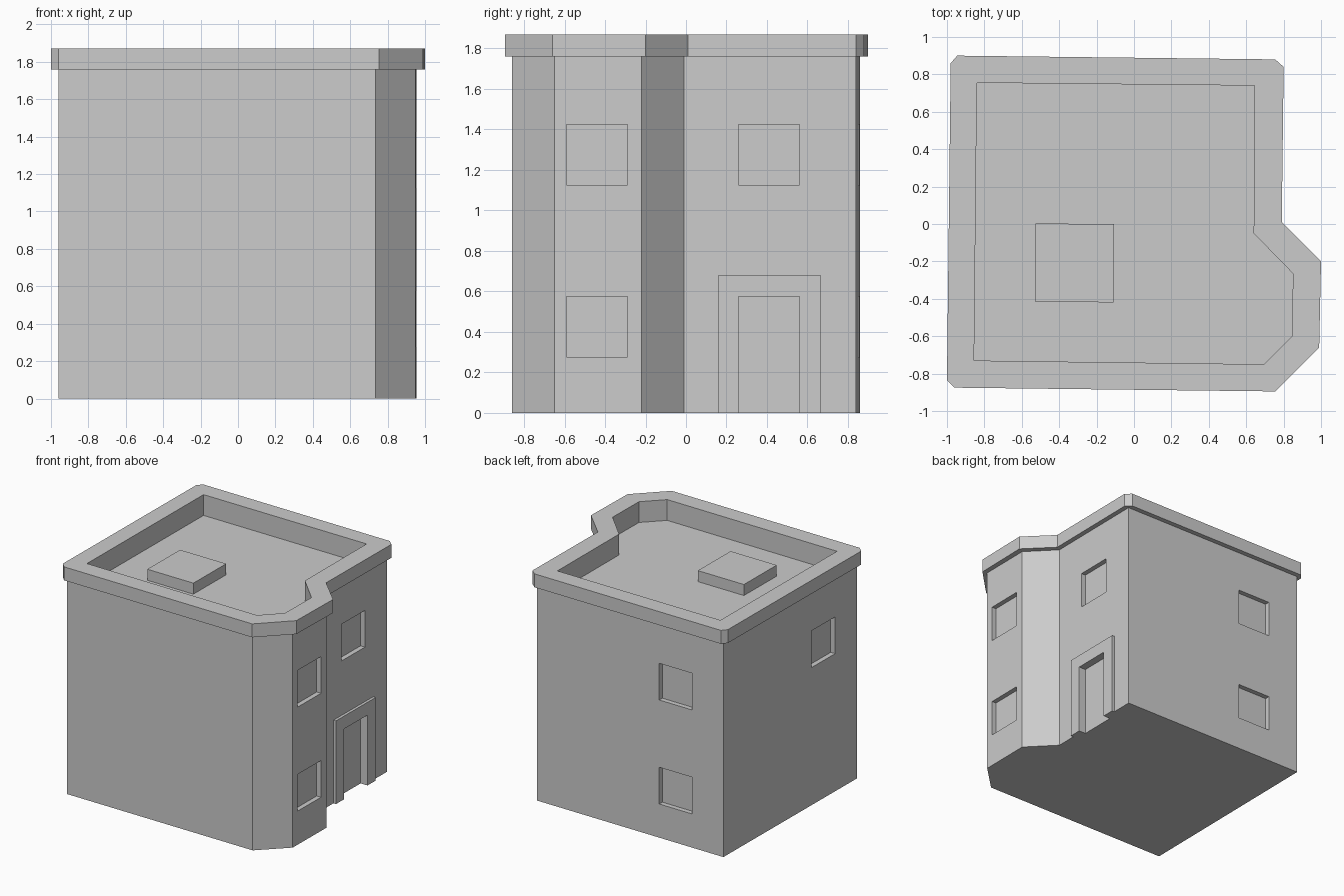
import bpy
import bmesh
from math import radians
from mathutils import Matrix

if "Cube" in bpy.data.objects:
    bpy.data.objects.remove(bpy.data.objects["Cube"])

# One plain grey for everything
grey = bpy.data.materials.new("light_grey")
grey.use_nodes = True
grey.diffuse_color = (0.6, 0.6, 0.6, 1)
grey.node_tree.nodes["Principled BSDF"].inputs["Base Color"].default_value = grey.diffuse_color

TURN = Matrix.Rotation(radians(-0.6), 4, 'Z')  # the building sits slightly askew


def finish(name, bm):
    bmesh.ops.recalc_face_normals(bm, faces=bm.faces)
    mesh = bpy.data.meshes.new(name)
    bm.to_mesh(mesh)
    bm.free()
    mesh.materials.append(grey)
    obj = bpy.data.objects.new(name, mesh)
    bpy.context.collection.objects.link(obj)
    return obj


def prism(name, outline, z0, z1):
    """Vertical prism over a ground outline."""
    bm = bmesh.new()
    face = bm.faces.new([bm.verts.new((x, y, z0)) for x, y in outline])
    top = bmesh.ops.extrude_face_region(bm, geom=[face])["geom"]
    bmesh.ops.translate(bm, vec=(0, 0, z1 - z0),
                        verts=[v for v in top if isinstance(v, bmesh.types.BMVert)])
    return finish(name, bm)


def box(name, centre, size):
    bm = bmesh.new()
    bmesh.ops.create_cube(bm, size=1, matrix=Matrix.Translation(centre) @ TURN
                          @ Matrix.Diagonal((*size, 1)))
    return finish(name, bm)


def combine(target, tool, operation):
    """Apply a boolean and discard the tool."""
    tool.hide_render = True
    mod = target.modifiers.new(operation.lower(), 'BOOLEAN')
    mod.operation = operation
    mod.solver = 'EXACT'
    mod.object = tool
    bpy.context.view_layer.objects.active = target
    bpy.ops.object.modifier_apply(modifier=mod.name)
    bpy.data.objects.remove(tool)


# Walls with the angled bay on the +x side
wall_outline = [(-0.96, -0.84), (0.735, -0.86), (0.95, -0.65), (0.955, -0.22),
                (0.75, -0.01), (0.76, 0.84), (-0.94, 0.86)]
building = prism("building", wall_outline, 0, 1.80)

# Overhanging parapet with clipped corners
parapet_outline = [(-1.0, -0.835), (-0.96, -0.875), (0.755, -0.895), (0.99, -0.66),
                   (1.0, -0.20), (0.79, 0.01), (0.80, 0.84), (0.755, 0.88),
                   (-0.945, 0.90), (-0.98, 0.86)]
combine(building, prism("parapet", parapet_outline, 1.76, 1.87), 'UNION')

# Sunken flat roof
well_outline = [(-0.855, -0.73), (0.695, -0.75), (0.845, -0.60), (0.85, -0.265),
                (0.64, -0.05), (0.645, 0.74), (-0.84, 0.755)]
combine(building, prism("roof_well", well_outline, 1.70, 2.0), 'DIFFERENCE')

# Window recesses
LOW, HIGH, SIDE, DEPTH = 0.425, 1.275, 0.30, 0.08
windows = [
    ((0.953, -0.44), 'X', (LOW, HIGH)),    # bay
    ((0.755, 0.41), 'X', (HIGH,)),         # above the door
    ((-0.955, -0.41), 'X', (HIGH,)),       # far side
    ((-0.505, 0.855), 'Y', (LOW, HIGH)),   # back
]
for (x, y), axis, levels in windows:
    size = (DEPTH, SIDE, SIDE) if axis == 'X' else (SIDE, DEPTH, SIDE)
    for z in levels:
        combine(building, box("window_cutter", (x, y, z), size), 'DIFFERENCE')

# Door recess
combine(building, box("door_cutter", (0.755, 0.41, 0.2375), (DEPTH, SIDE, 0.675)), 'DIFFERENCE')

# Raised door surround
door_frame = box("door_frame", (0.765, 0.412, 0.34), (0.025, 0.505, 0.68))
combine(door_frame, box("frame_cutter", (0.765, 0.41, 0.2375), (0.2, SIDE, 0.675)), 'DIFFERENCE')

# Roof hatch
box("roof_hatch", (-0.318, -0.208, 1.745), (0.42, 0.418, 0.09))
